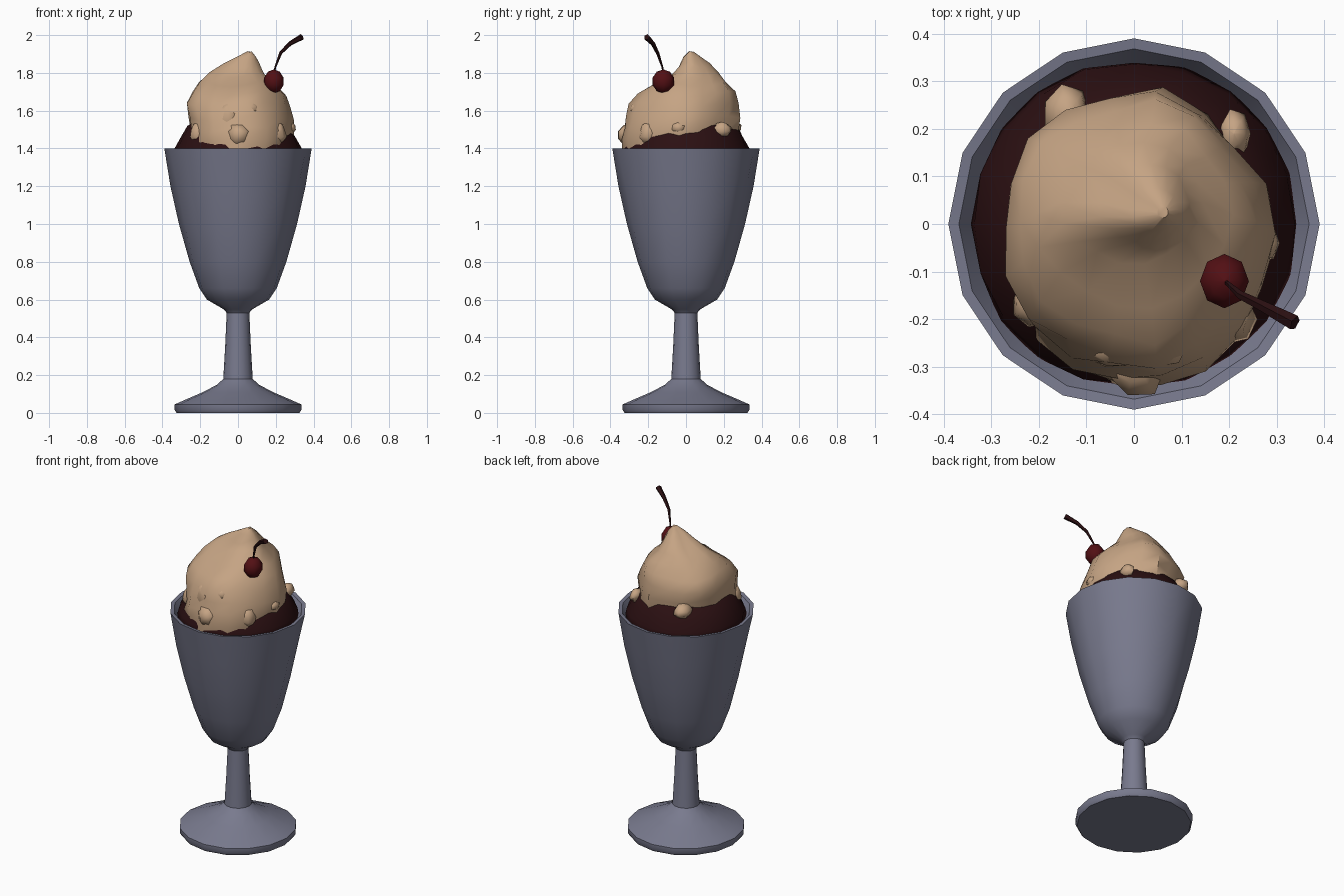
import bpy, math, random
from mathutils import Vector

if "Cube" in bpy.data.objects:
    bpy.data.objects.remove(bpy.data.objects["Cube"])

random.seed(4)

def material(name, col):
    m = bpy.data.materials.new(name)
    m.diffuse_color = (*col, 1)
    m.use_nodes = True
    m.node_tree.nodes["Principled BSDF"].inputs["Base Color"].default_value = m.diffuse_color
    return m

GLASS = material("grey glass", (0.19, 0.195, 0.27))
CREAM = material("tan cream", (0.56, 0.37, 0.23))
SAUCE = material("dark sauce", (0.024, 0.005, 0.006))
CHERRY = material("cherry red", (0.085, 0.005, 0.007))

def make(name, verts, faces, mat, angle=50):
    me = bpy.data.meshes.new(name)
    me.from_pydata(verts, [], faces)
    me.materials.append(mat)
    ob = bpy.data.objects.new(name, me)
    bpy.context.collection.objects.link(ob)
    bpy.ops.object.select_all(action='DESELECT')
    ob.select_set(True)
    bpy.context.view_layer.objects.active = ob
    bpy.ops.object.shade_smooth_by_angle(angle=math.radians(angle))
    return ob

def loft(name, rings, mat, angle=50):
    """Skin equal-length rings (bottom to top), capping both ends."""
    n = len(rings[0])
    verts = [p for r in rings for p in r]
    faces = [(k * n + i, k * n + (i + 1) % n, (k + 1) * n + (i + 1) % n, (k + 1) * n + i)
             for k in range(len(rings) - 1) for i in range(n)]
    faces.append(tuple(reversed(range(n))))
    faces.append(tuple(range(len(verts) - n, len(verts))))
    return make(name, verts, faces, mat, angle)

def ring(z, r, n, cx=0, cy=0, ry=None, wobble=lambda a, i: 1, dz=lambda a, i: 0):
    ry = r if ry is None else ry
    out = []
    for i in range(n):
        a = 2 * math.pi * i / n
        w = wobble(a, i)
        out.append((cx + r * w * math.cos(a), cy + ry * w * math.sin(a), z + dz(a, i)))
    return out

# goblet: foot, stem, bowl and inner lip in one turned profile
foot_stem = [(0.0, 0.325), (0.015, 0.335), (0.045, 0.335), (0.065, 0.29), (0.11, 0.185),
             (0.15, 0.11), (0.18, 0.078), (0.35, 0.068), (0.53, 0.06)]
bowl = [(0.548, 0.075), (0.60, 0.165), (0.66, 0.205), (0.80, 0.256), (1.0, 0.309),
        (1.2, 0.352), (1.40, 0.39), (1.397, 0.368), (1.34, 0.335), (1.28, 0.30)]
flute = {1.0: 0.012, 1.2: 0.016}
N = 16
loft("goblet", [ring(z, r, N, wobble=lambda a, i, f=flute.get(z, 0): 1 + f * (-1) ** i)
                for z, r in foot_stem + bowl], GLASS, 40)

# sauce mound filling the bowl
loft("sauce", [ring(z, r, 20, wobble=lambda a, i: 1 + random.uniform(-0.015, 0.015))
               for z, r in [(1.30, 0.30), (1.36, 0.343), (1.40, 0.338), (1.46, 0.305),
                            (1.52, 0.268), (1.57, 0.18)]], SAUCE)

# whipped cream: leaning, lumpy swirl (z, centre x, centre y, radius x, radius y)
swirl = [(1.36, 0.01, -0.05, 0.24, 0.29), (1.44, 0.01, -0.04, 0.27, 0.30),
         (1.50, 0.015, -0.035, 0.275, 0.30), (1.56, 0.01, -0.02, 0.275, 0.295),
         (1.63, -0.005, -0.01, 0.275, 0.285), (1.69, 0.0, 0.005, 0.245, 0.25),
         (1.74, 0.0, 0.02, 0.205, 0.195), (1.79, -0.005, 0.045, 0.15, 0.125),
         (1.84, 0.02, 0.045, 0.095, 0.085), (1.885, 0.045, 0.03, 0.05, 0.045),
         (1.912, 0.06, 0.025, 0.012, 0.012)]
rings = []
for z, cx, cy, rx, ry in swirl:
    ph = (z - 1.4) * 7
    low = 1 if z < 1.85 else 0.2
    rings.append(ring(z, rx, 18, cx, cy, ry,
                      lambda a, i: 1 + low * (0.03 * math.sin(5 * a + ph) + random.uniform(-0.035, 0.035)),
                      lambda a, i: low * 0.014 * math.sin(3 * a - ph)))
loft("whipped_cream", rings, CREAM, 45)

def blob(name, loc, size, mat, seg=8, rows=5, jitter=0.0, angle=60):
    prof = [math.pi * (k / rows) for k in range(rows + 1)]
    rs = []
    for t in prof:
        s = max(math.sin(t), 0.02)
        rs.append(ring(loc[2] - size[2] * math.cos(t), size[0] * s, seg, loc[0], loc[1], size[1] * s,
                       lambda a, i: 1 + random.uniform(-jitter, jitter)))
    return loft(name, rs, mat, angle)

# cream folds and drips around the swirl
folds = [((0.0, -0.29, 1.47), (0.065, 0.08, 0.065)), ((-0.05, -0.265, 1.56), (0.05, 0.04, 0.08)),
         ((0.06, -0.26, 1.61), (0.055, 0.04, 0.04)), ((-0.14, 0.23, 1.51), (0.05, 0.06, 0.045)),
         ((0.21, 0.19, 1.50), (0.035, 0.05, 0.04)), ((-0.21, -0.17, 1.48), (0.05, 0.05, 0.06)),
         ((0.27, -0.04, 1.51), (0.035, 0.04, 0.035)), ((0.21, -0.20, 1.48), (0.045, 0.05, 0.06))]
for k, (loc, size) in enumerate(folds):
    blob(f"cream_fold_{k + 1}", loc, size, CREAM, 7, 5, 0.15)

# cherry
blob("cherry", (0.19, -0.12, 1.755), (0.054, 0.06, 0.063), CHERRY, 8, 5)

# cherry stalk: bent tube that widens to its tip
path = [Vector(p) for p in [(0.19, -0.12, 1.79), (0.197, -0.125, 1.83), (0.225, -0.15, 1.905),
                            (0.275, -0.175, 1.955), (0.338, -0.208, 1.99)]]
radii = [0.004, 0.005, 0.009, 0.012, 0.017]
rs = []
for k, (p, r) in enumerate(zip(path, radii)):
    d = (path[min(k + 1, 4)] - path[max(k - 1, 0)]).normalized()
    u = d.cross(Vector((0.5, 0.85, 0.0))).normalized()
    v = d.cross(u)
    rs.append([tuple(p + r * (math.cos(a) * u + math.sin(a) * v))
               for a in (2 * math.pi * i / 5 for i in range(5))])
loft("cherry_stalk", rs, SAUCE)
